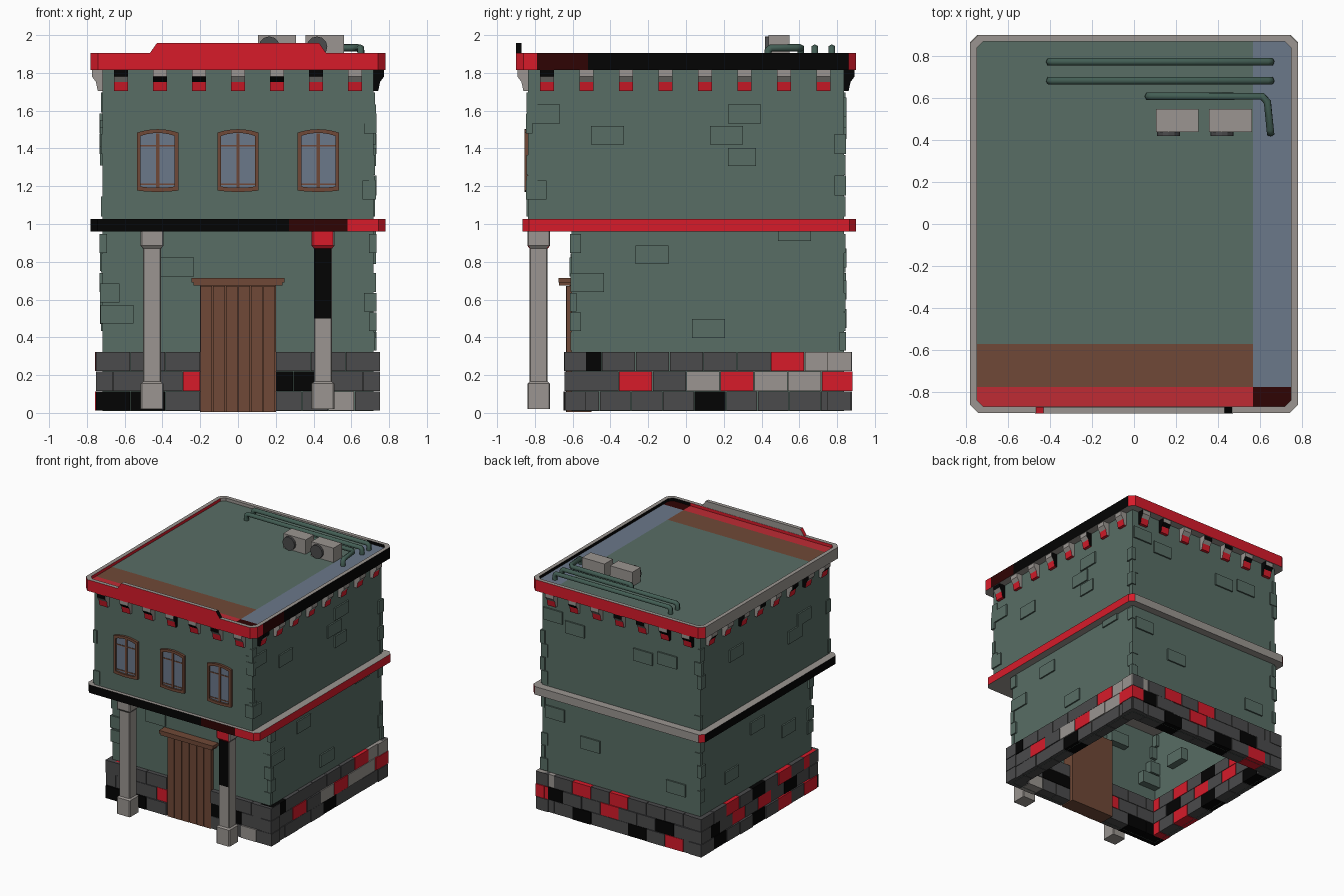
import bpy, bmesh, math, random
from mathutils import Vector, Matrix

if "Cube" in bpy.data.objects:
    bpy.data.objects.remove(bpy.data.objects["Cube"])
random.seed(4)

COL = {'G': ('wall green', (.098, .155, .130)), 'L': ('light stone', (.325, .302, .282)),
       'D': ('dark stone', (.070, .070, .072)), 'K': ('black', (.001, .001, .001)),
       'R': ('red', (.680, .011, .023)), 'M': ('dark red', (.028, .001, .001)),
       'S': ('roof red', (.520, .024, .034)),
       'B': ('wood brown', (.160, .066, .038)), 'W': ('glass blue grey', (.146, .188, .255)),
       'P': ('pipe green', (.055, .110, .088))}
KEYS = list(COL)
MATS = {}
for k, (n, c) in COL.items():
    MATS[k] = bpy.data.materials.new(n)
    MATS[k].diffuse_color = (*c, 1)


def finish(name, bm):
    bmesh.ops.recalc_face_normals(bm, faces=bm.faces)
    me = bpy.data.meshes.new(name)
    bm.to_mesh(me)
    bm.free()
    for k in KEYS:
        me.materials.append(MATS[k])
    ob = bpy.data.objects.new(name, me)
    bpy.context.collection.objects.link(ob)
    return ob


def box(bm, lo, hi, mat):
    lo, hi = Vector(lo), Vector(hi)
    d = hi - lo
    m = Matrix.Translation((lo + hi) / 2) @ Matrix.Diagonal((abs(d.x), abs(d.y), abs(d.z), 1))
    vs = bmesh.ops.create_cube(bm, size=1, matrix=m)['verts']
    fs = {f for v in vs for f in v.link_faces}
    for f in fs:
        f.material_index = KEYS.index(mat)
    return fs


def loft(bm, loops, mat, close=False):
    """Skin a series of equal-length closed loops, capping the ends unless closed."""
    vl = [[bm.verts.new(p) for p in lp] for lp in loops]
    n, fs = len(vl[0]), []
    for a, b in zip(vl, vl[1:] + ([vl[0]] if close else [])):
        fs += [bm.faces.new((a[i], a[(i + 1) % n], b[(i + 1) % n], b[i])) for i in range(n)]
    if not close:
        fs += [bm.faces.new(vl[0]), bm.faces.new(vl[-1])]
    for f in fs:
        f.material_index = KEYS.index(mat)


def paint(bm, rule, cuts=()):
    for axis, v in cuts:
        no = Vector([float(i == axis) for i in range(3)])
        bmesh.ops.bisect_plane(bm, geom=bm.verts[:] + bm.edges[:] + bm.faces[:], plane_co=no * v, plane_no=no)
    bmesh.ops.recalc_face_normals(bm, faces=bm.faces)
    for f in bm.faces:
        f.material_index = KEYS.index(rule(f.calc_center_median(), f.normal))


def octo(x, y0, y1, z, c):
    return [(-x + c, y0, z), (x - c, y0, z), (x, y0 + c, z), (x, y1 - c, z),
            (x - c, y1, z), (-x + c, y1, z), (-x, y1 - c, z), (-x, y0 + c, z)]


# Walls: open underneath, upper storey overhangs the porch
WX, WY, PY = .718, .837, -.605
bm = bmesh.new()
fs = box(bm, (-WX, PY, .01), (WX, WY, 1), 'G')
bmesh.ops.delete(bm, geom=[min(fs, key=lambda f: f.calc_center_median().z)], context='FACES')
finish('lower_wall', bm)
bm = bmesh.new()
box(bm, (-WX, -WY, .99), (WX, WY, 1.84), 'G')
finish('upper_wall', bm)

# Raised wall bricks: (position along wall, height) per side
bm = bmesh.new()
BR = {'right': [(-.755, 1.582), (-.415, 1.47), (.215, 1.47), (.31, 1.582), (-.825, 1.18),
                (-.18, .837), (-.52, .69), (.12, .447), (.575, .96)],
      'front': [(-.32, .772), (-.64, .522), (-.715, .635)],
      'back': [(-.2, 1.5), (-.42, 1.53), (.62, 1.62), (.42, 1.56), (.28, .65), (-.5, .5), (.6, .82)],
      'left': [(.38, 1.5), (-.38, 1.36), (-.5, 1.46), (.11, .8), (.44, .52), (-.3, .62)]}
for side, items in BR.items():
    for p, z in items:
        a, b, z0, z1 = p - .087, p + .087, z - .05, z + .05
        if side in ('front', 'back'):
            a, b = max(a, -.73), min(b, .73)
            y, s = (PY, -1) if side == 'front' else (WY, 1)
            box(bm, (a, y - s * .06, z0), (b, y + s * .012, z1), 'G')
        else:
            a, b = max(a, -.847), min(b, .847)
            s = 1 if side == 'right' else -1
            box(bm, (s * (WX - .06), a, z0), (s * (WX + .012), b, z1), 'G')
box(bm, (WX - .06, .222, 1.307), (WX + .012, .37, 1.403), 'G')
finish('wall_bricks', bm)

# Irregular corner stones
bm = bmesh.new()
for sx in (-1, 1):
    for y, sy, z0, z1 in ((WY, 1, .33, .95), (PY, -1, .33, .95), (WY, 1, 1.04, 1.7), (-WY, -1, 1.04, 1.7)):
        h = (z1 - z0) / 6
        for i in range(6):
            o = random.choice((0, .007, .014))
            if o:
                a, b = (.025, .05) if i % 2 else (.05, .025)
                box(bm, (sx * (WX - a), y - sy * b, z0 + i * h),
                    (sx * (WX + o), y + sy * min(o, .01), z0 + (i + 1) * h - .004), 'G')
finish('corner_stones', bm)

# Stone base: one colour string per row, bottom row first
bm = bmesh.new()
ROWS = {'right': ('DDDDKDDDD', 'DDRDLRLLR', 'KDDDDDRLD'),
        'left': ('RDRDKDDKD', 'DDKDRDRDKD', 'RDRDKDRDD'),
        'back': ('DRDKDDKDD', 'DDKDDRDDKR', 'DDDDRDRDL'),
        'front_left': ('KKD', 'DDDR', 'DDD'), 'front_right': ('DDLD', 'KKDD', 'DDD')}
SPAN = {'right': (-.625, .88), 'left': (-.625, .88), 'back': (-.755, .755),
        'front_left': (-.755, -.2), 'front_right': (.2, .755)}
for side, rows in ROWS.items():
    a, b = SPAN[side]
    for r, row in enumerate(rows):
        off, o = .5 * (r % 2), random.uniform(-.004, .006)
        w = .179 if side == 'right' and r else (b - a) / (len(row) - r % 2)
        for i, k in enumerate(row):
            p, q = max(a, a + (i - off) * w) + .002, min(b, a + (i + 1 - off) * w) - .002
            z0, z1, t = .012 + r * .105, .113 + r * .105, o + random.uniform(-.004, .004)
            if side in ('left', 'right'):
                s = 1 if side == 'right' else -1
                box(bm, (s * .64, p, z0), (s * (.75 + t), q, z1), k)
            elif side == 'back':
                box(bm, (p, .75, z0), (q, .873 + t, z1), k)
            else:
                box(bm, (p, -.53, z0), (q, -.642 + t, z1), k)
finish('stone_base', bm)

# Belt between the storeys
bm = bmesh.new()
loft(bm, [octo(.78, -.865, .9, .96, .035), octo(.78, -.865, .9, 1.026, .035)], 'L')


def belt_rule(c, n):
    if abs(n.z) > .5 or n.y > .9:
        return 'L'
    if n.x > .5:
        return 'R'
    if n.x < -.5:
        return 'R' if n.y > .3 else 'K'
    return 'K' if c.x < .27 else 'M' if c.x < .58 else 'R'


paint(bm, belt_rule, [(0, .27), (0, .58)])
finish('belt_course', bm)

# Parapet tray and roof surface
FLOOR = 1.882
bm = bmesh.new()
loft(bm, [octo(.78, -.9, .9, 1.814, .04), octo(.78, -.9, .9, 1.906, .04),
          octo(.748, -.868, .868, 1.906, .03), octo(.748, -.868, .868, FLOOR, .03)], 'L')


def roof_rule(c, n):
    if n.z > .5 and c.z < 1.9:
        if c.y < -.775:
            return 'M' if c.x > .57 else 'S'
        return 'W' if c.x > .565 else 'B' if c.y < -.57 else 'G'
    if abs(n.z) > .5:
        return 'L'
    inner = abs(c.x) < .75 and -.87 < c.y < .87 and c.z > 1.88 and n.dot(Vector((c.x, c.y, 0))) < 0
    if inner:
        return 'K' if c.x > .6 else 'L' if c.y > .8 else 'R'
    if n.x > .5:
        return 'R' if c.y < -.79 else 'M' if c.y < -.52 else 'R' if n.y > .3 else 'K'
    return 'L' if n.x < -.9 else 'R'


paint(bm, roof_rule, [(0, .567), (1, -.775), (1, -.57), (1, -.79), (1, -.52)])
finish('parapet_and_roof', bm)

# Raised middle of the front parapet
bm = bmesh.new()
prof = [(-.47, 1.9), (-.43, 1.957), (.43, 1.957), (.47, 1.9)]
loft(bm, [[(x, y, z) for x, z in prof] for y in (-.901, -.87)], 'L')
paint(bm, lambda c, n: 'R' if n.y < -.5 or n.x < -.5 else 'K' if n.x > .5 else 'L')
finish('front_parapet_crest', bm)

# Brackets under the parapet
bm = bmesh.new()
prof = [(-.02, 1.82), (.055, 1.82), (.055, 1.78), (.034, 1.752), (.024, 1.703), (-.02, 1.703)]
spots = [(0, s, -.62 + i * .2065) for s in (-1, 1) for i in range(7)]
spots += [(1, s, -.735 + i * .209) for s in (-1, 1) for i in range(8)]
for axis, s, p in spots:
    loops = []
    for v in (p - .037, p + .037):
        loops.append([(s * (WX + u), v, z) if axis else (v, s * (WY + u), z) for u, z in prof])
    loft(bm, loops, 'L')
paint(bm, lambda c, n: 'R' if c.z < 1.748 else 'K' if random.random() < .3 else 'L')
finish('parapet_brackets', bm)


# Porch columns: plinth, shaft, capital; the outer right side stays plain
def column(name, x, cap, mid):
    bm = bmesh.new()
    steps = [(.02, .06), (.155, .06), (.165, .048), (.5, .048), (.87, .048), (.885, .06), (.965, .06)]
    loft(bm, [[(px + x, py - .78, z) for px, py, _ in octo(r, -r, r, 0, .006)] for z, r in steps], 'L')
    paint(bm, lambda c, n: 'L' if n.x > .6 else cap if c.z > .872 else mid if c.z > .5 else 'L')
    finish(name, bm)


column('left_column', -.455, 'L', 'L')
column('right_column', .45, 'R', 'K')

# Plank door with lintel
bm = bmesh.new()
box(bm, (-.2, -.615, .005), (.2, -.5, .68), 'B')
for i in range(6):
    x, t = -.2 + i * .4 / 6, random.uniform(0, .008)
    box(bm, (x + .002, -.628 - t, .005), (x + .4 / 6 - .003, -.6, .672), 'B')
box(bm, (-.235, -.672, .675), (.235, -.59, .70), 'B')
box(bm, (-.245, -.676, .69), (.245, -.59, .714), 'B')
finish('door', bm)


# Arched windows
def arch(x, y, w, z0, z1, rise):
    us = [-1 + i / 3 for i in range(7)]
    return ([(x + u * w, y, z1 - rise * u * u) for u in us] +
            [(x + u * w, y, z0 + rise * .4 * u * u) for u in reversed(us)])


for name, x in (('left', -.425), ('middle', 0), ('right', .425)):
    bm = bmesh.new()
    o, i = (x, .109, 1.17, 1.502, .018), (x, .09, 1.192, 1.482, .016)
    ring = [(o, -.83), (o, -.856), (i, -.856), (i, -.83)]
    loft(bm, [arch(a[0], y, *a[1:]) for a, y in ring], 'B', close=True)
    loft(bm, [arch(i[0], y, *i[1:]) for y in (-.832, -.842)], 'W')
    box(bm, (x - .009, -.848, 1.192), (x + .009, -.835, 1.48), 'B')
    for z in (1.21, 1.415):
        box(bm, (x - .09, -.846, z - .004), (x + .09, -.835, z + .004), 'B')
    finish(name + '_window', bm)

# Rooftop air conditioners with round fans
for n, x in enumerate((.105, .358)):
    bm = bmesh.new()
    box(bm, (x, .438, FLOOR - .002), (x + .203, .547, 2.0), 'L')
    m = Matrix.Translation((x + .06, .43, 1.938)) @ Matrix.Rotation(math.pi / 2, 4, 'X')
    vs = bmesh.ops.create_cone(bm, cap_ends=True, segments=12, radius1=.055, radius2=.055, depth=.022, matrix=m)['verts']
    for f in {f for v in vs for f in v.link_faces}:
        f.material_index = KEYS.index('D')
    finish('air_conditioner_%d' % (n + 1), bm)

# Roof pipes
Z = 1.932
PIPES = [[(-.4, y, FLOOR), (-.4, y, 1.92), (-.385, y, Z), (.635, y, Z), (.65, y, 1.92), (.65, y, FLOOR)]
         for y in (.772, .682)]
PIPES.append([(.07, .608, FLOOR), (.07, .608, 1.92), (.085, .608, Z), (.61, .608, Z), (.635, .58, Z),
              (.648, .45, Z), (.65, .435, 1.92), (.65, .435, FLOOR)])
for n, pts in enumerate(PIPES):
    cu = bpy.data.curves.new('roof_pipe_%d' % (n + 1), 'CURVE')
    cu.dimensions, cu.bevel_depth, cu.bevel_resolution, cu.use_fill_caps = '3D', .02, 1, True
    sp = cu.splines.new('POLY')
    sp.points.add(len(pts) - 1)
    for p, co in zip(sp.points, pts):
        p.co = (*co, 1)
    cu.materials.append(MATS['P'])
    ob = bpy.data.objects.new(cu.name, cu)
    bpy.context.collection.objects.link(ob)
    bpy.ops.object.select_all(action='DESELECT')
    ob.select_set(True)
    bpy.context.view_layer.objects.active = ob
    bpy.ops.object.convert(target='MESH')

for m in bpy.data.materials:
    if m.users and not m.is_grease_pencil:
        m.use_nodes = True
        m.node_tree.nodes["Principled BSDF"].inputs["Base Color"].default_value = m.diffuse_color
